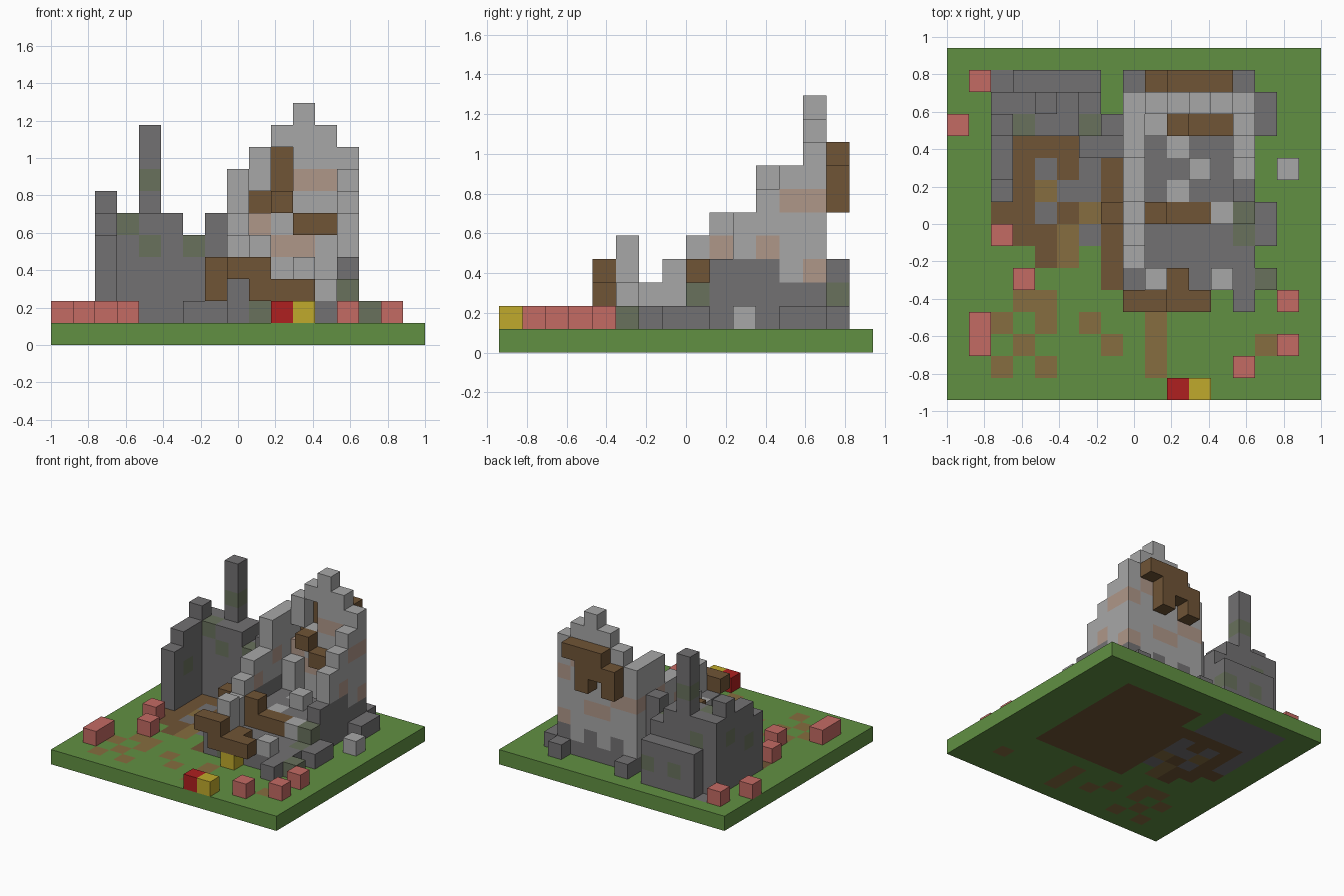
import bpy
import bmesh
from mathutils import Vector

cube = bpy.data.objects.get("Cube")
if cube:
    bpy.data.objects.remove(cube)

NX, NY = 17, 16
UNIT = 2 / NX
COLOURS = {
    "grass": (.12, .28, .055), "dark_stone": (.17, .165, .17), "light_stone": (.39, .39, .39),
    "timber": (.162, .089, .037), "dirt": (.24, .155, .05), "mossy_stone": (.14, .165, .107),
    "rusty_stone": (.43, .31, .25), "brick": (.55, .145, .127), "red": (.43, .014, .014),
    "yellow": (.53, .4, .025),
}
NAMES = list(COLOURS)
materials = []
for name, rgb in COLOURS.items():
    mat = bpy.data.materials.new(name)
    mat.use_nodes = True
    mat.diffuse_color = (*rgb, 1)
    bsdf = mat.node_tree.nodes["Principled BSDF"]
    bsdf.inputs["Base Color"].default_value = (*rgb, 1)
    bsdf.inputs["Roughness"].default_value = 0.9
    materials.append(mat)

blocks = {}


def span(v):
    return range(v[0], v[1] + 1) if isinstance(v, tuple) else (v,)


def fill(part, colour, x, y, z):
    """Fill a box of blocks; each range is one index or (first, last)."""
    for i in span(x):
        for j in span(y):
            for k in span(z):
                blocks[i, j, k] = (part, colour)


def tint(colour, x, y, z):
    """Recolour blocks that already exist."""
    for i in span(x):
        for j in span(y):
            for k in span(z):
                if (i, j, k) in blocks:
                    blocks[i, j, k] = (blocks[i, j, k][0], colour)


# Ground slab with floors and scattered dirt
fill("ground", "grass", (0, NX - 1), (0, NY - 1), 0)
tint("timber", (8, 13), (5, 13), 0)
tint("dark_stone", (2, 6), (12, 14), 0)
tint("dark_stone", 2, (9, 11), 0)
tint("timber", (3, 7), (7, 11), 0)
tint("timber", 7, (5, 6), 0)
tint("timber", 4, 6, 0)
tint("timber", 2, 8, 0)
for i, j in ((4, 10), (5, 9), (6, 9), (6, 10), (4, 8), (6, 7)):
    tint("dark_stone", i, j, 0)
for i, j in ((4, 9), (6, 8), (5, 7), (5, 6), (3, 4), (4, 4), (2, 3), (4, 3), (6, 3), (9, 3),
             (3, 2), (7, 2), (9, 2), (14, 2), (2, 1), (4, 1), (9, 1)):
    tint("dirt", i, j, 0)

# Dark ruin: west wall, back wall, chimney and rear step
for j, top in enumerate((4, 5, 5, 6, 5), 9):
    fill("ruin_walls", "dark_stone", 2, j, (1, top))
for i, top in enumerate((5, 5, 5, 4), 3):
    fill("ruin_walls", "dark_stone", i, (12, 13), (1, top))
fill("ruin_walls", "dark_stone", 7, 12, (1, 5))
fill("ruin_walls", "dark_stone", (6, 7), 11, 1)
fill("ruin_rear_step", "dark_stone", (3, 6), 14, (1, 3))
fill("chimney", "dark_stone", 4, 13, (6, 9))
for i, j, k in ((4, 13, 7), (3, 12, 5), (4, 12, 4), (6, 12, 4), (6, 14, 2), (2, 10, 3),
                (2, 12, 4), (4, 14, 2), (3, 13, 4)):
    tint("mossy_stone", i, j, k)

# House: stepped west wall
for j, top in enumerate((2, 3, 4, 5, 5, 7, 7), 6):
    fill("house_west_wall", "light_stone", 8, j, (1, top))
    tint("dark_stone", 8, j, 1)
tint("dark_stone", 8, (9, 12), (2, 3))

# House: gabled back wall
for i, top in enumerate((7, 8, 9, 10, 9, 8), 8):
    fill("house_back_wall", "light_stone", i, 13, (1, top))
    tint("dark_stone", i, 13, (1, 1 + i % 2))
for i, k in ((10, 7), (10, 8), (9, 6)):
    del blocks[i, 13, k]

# House: broken east wall
for j, top in enumerate((1, 1, 1, 1, 2, 3, 5, 6, 7), 4):
    fill("house_east_wall", "light_stone", 13, j, (1, top))
    tint("dark_stone", 13, j, (1, 2 if j == 12 else 3))
tint("mossy_stone", 13, (7, 8), (1, 2))

# House: front remains and rubble floor
fill("house_floor", "dark_stone", (9, 12), (6, 12), 1)
fill("house_front_wall", "dark_stone", (8, 12), 5, 1)
fill("house_front_wall", "dark_stone", (8, 9), 5, 2)
fill("house_front_wall", "light_stone", 9, 5, (3, 4))
fill("house_front_wall", "light_stone", 12, 5, 2)
tint("mossy_stone", 9, 5, 1)
fill("rubble", "dark_stone", (9, 12), (9, 11), 2)
for i, j, top in ((9, 12, 4), (10, 11, 2), (11, 10, 3), (10, 9, 2), (12, 8, 2)):
    fill("rubble", "light_stone", i, j, (2, top))

# Rusty patches on the pale walls
for i, j, k in (((11, 12), 13, 7), (13, (12, 13), 6), ((10, 11), 13, 4), (13, 13, 3),
                (8, 9, 4), (13, 11, 4), ((8, 9), 13, 5), (8, 11, 5)):
    tint("rusty_stone", i, j, k)

# Timber beams and boards
fill("front_beam", "timber", (8, 9), 4, 3)
fill("front_beam", "timber", (9, 11), 4, 2)
fill("front_beam", "timber", 10, 5, 2)
fill("inner_beam", "timber", 9, 8, (2, 3))
fill("inner_beam", "timber", (10, 11), 8, 2)
fill("side_beam", "timber", 7, 8, (2, 3))
fill("loft_beam", "timber", 10, 12, 6)
fill("loft_beam", "timber", (11, 12), 12, 5)
fill("rear_boards", "timber", (10, 12), 14, 8)
fill("rear_boards", "timber", (9, 11), 14, 7)
fill("rear_boards", "timber", 9, 14, 6)
fill("rear_boards", "timber", 11, 14, 6)

# Loose blocks around the site
for i, j in ((8, 14), (13, 14), (14, 13), (14, 12), (14, 8), (14, 7)):
    fill("loose_stones", "dark_stone", i, j, 1)
fill("loose_stones", "mossy_stone", 14, 5, 1)
fill("loose_stones", "light_stone", 15, 10, 1)
for i, j in ((0, 12), (1, 14), (2, 7), (3, 5), (1, 2), (1, 3), (13, 1), (15, 2), (15, 4)):
    fill("loose_bricks", "brick", i, j, 1)
fill("red_crate", "red", 10, 0, 1)
fill("yellow_crates", "yellow", 11, 0, 1)
fill("yellow_crates", "yellow", 10, 4, 1)


def build(part):
    """Mesh the exposed block faces of one part."""
    bm = bmesh.new()
    verts = {}

    def vert(p):
        key = tuple(round(c) for c in p)
        if key not in verts:
            verts[key] = bm.verts.new(((key[0] - NX / 2) * UNIT, (key[1] - NY / 2) * UNIT,
                                       key[2] * UNIT))
        return verts[key]

    for cell, (owner, colour) in blocks.items():
        if owner != part:
            continue
        for axis in range(3):
            for side in (0, 1):
                beside = list(cell)
                beside[axis] += 2 * side - 1
                if tuple(beside) in blocks:
                    continue
                start = Vector(cell)
                start[axis] += side
                u, v = Vector((0, 0, 0)), Vector((0, 0, 0))
                u[(axis + 1) % 3] = v[(axis + 2) % 3] = 1
                ring = [start, start + u, start + u + v, start + v]
                face = bm.faces.new([vert(p) for p in (ring if side else ring[::-1])])
                face.material_index = NAMES.index(colour)
    mesh = bpy.data.meshes.new(part)
    bm.to_mesh(mesh)
    bm.free()
    for mat in materials:
        mesh.materials.append(mat)
    bpy.context.collection.objects.link(bpy.data.objects.new(part, mesh))


for part in sorted({owner for owner, colour in blocks.values()}):
    build(part)
